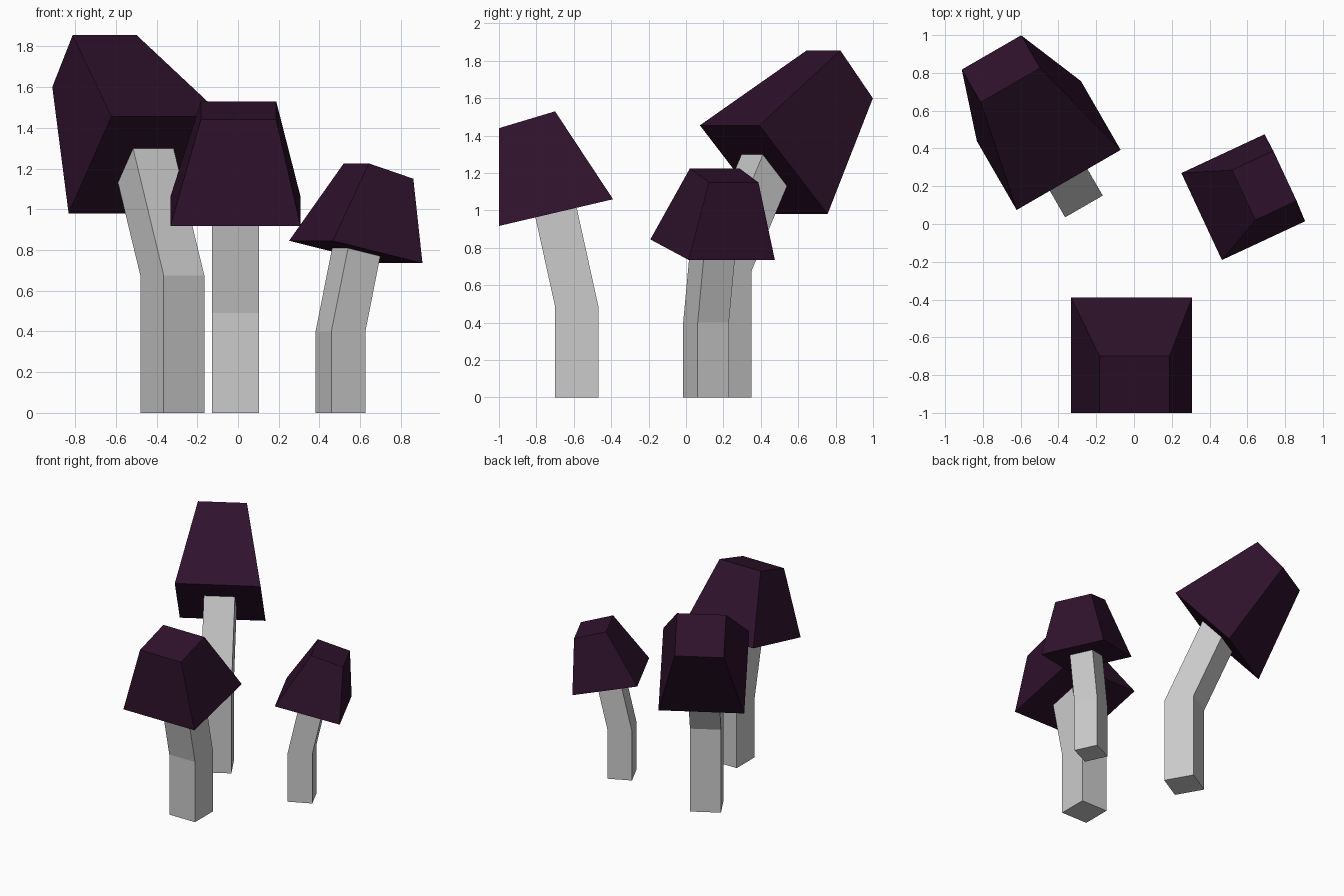
import bpy, math

if "Cube" in bpy.data.objects:
    bpy.data.objects.remove(bpy.data.objects["Cube"])

cap_mat = bpy.data.materials.new("dark_purple")
cap_mat.diffuse_color = (0.028, 0.006, 0.025, 1)
cap_mat.use_nodes = True
cap_mat.node_tree.nodes["Principled BSDF"].inputs["Base Color"].default_value = cap_mat.diffuse_color


def loft(name, rings, origin, angle, mat=None):
    """Stack four-sided rings (u0, z0, u1, z1, v0, v1); u runs along the lean, v across it."""
    ca, sa = math.cos(math.radians(angle)), math.sin(math.radians(angle))
    verts, faces = [], []
    for u0, z0, u1, z1, v0, v1 in rings:
        for u, v, z in ((u0, v0, z0), (u0, v1, z0), (u1, v1, z1), (u1, v0, z1)):
            verts.append((origin[0] + u * ca + v * sa, origin[1] + u * sa - v * ca, z))
    for r in range(len(rings) - 1):
        for i in range(4):
            j = (i + 1) % 4
            # ring order (u0,v0)->(u0,v1)->(u1,v1) is counter-clockwise seen from above
            faces.append((4 * r + i, 4 * r + j, 4 * r + 4 + j, 4 * r + 4 + i))
    top = 4 * (len(rings) - 1)
    faces += [(3, 2, 1, 0), (top, top + 1, top + 2, top + 3)]
    # v is mirrored against the usual axis, so check the winding with a recalculation
    mesh = bpy.data.meshes.new(name)
    mesh.from_pydata(verts, [], faces)
    import bmesh
    bm = bmesh.new()
    bm.from_mesh(mesh)
    bmesh.ops.recalc_face_normals(bm, faces=bm.faces)
    bm.to_mesh(mesh)
    bm.free()
    if mat:
        mesh.materials.append(mat)
    obj = bpy.data.objects.new(name, mesh)
    bpy.context.scene.collection.objects.link(obj)
    return obj


def mushroom(label, origin, angle, half, bend, slope, under, top):
    # bent square stem, cut off on the plane of the cap's underside
    u0, z0, u1, z1 = under[:4]
    k = (z1 - z0) / (u1 - u0)

    def tip(u):
        t = (z0 + k * (u - u0) - bend) / (1 - k * slope)
        return u + slope * t, bend + t

    stem = [(-half, z, half, z, -half, half) for z in (0, bend)]
    stem.append((*tip(-half), *tip(half), -half, half))
    loft(label + "_stem", stem, origin, angle)
    # tapered cap
    loft(label + "_cap", [under, top], origin, angle, cap_mat)


# tall back mushroom
mushroom("tall", (-0.3225, 0.1925), 120, 0.115, 0.675, 0.483,
         (0.047, 1.455, 0.468, 0.98, -0.318, 0.318),
         (0.636, 1.855, 0.836, 1.60, -0.198, 0.165))
# middle front mushroom
mushroom("middle", (-0.0125, -0.585), -90, 0.116, 0.49, 0.22,
         (-0.195, 1.06, 0.415, 0.917, -0.32, 0.32),
         (0.115, 1.53, 0.415, 1.44, -0.2, 0.17))
# small right mushroom
mushroom("small", (0.503, 0.107), 25, 0.092, 0.40, 0.22,
         (-0.16, 0.845, 0.326, 0.735, -0.254, 0.254),
         (0.09, 1.225, 0.331, 1.15, -0.155, 0.137))
